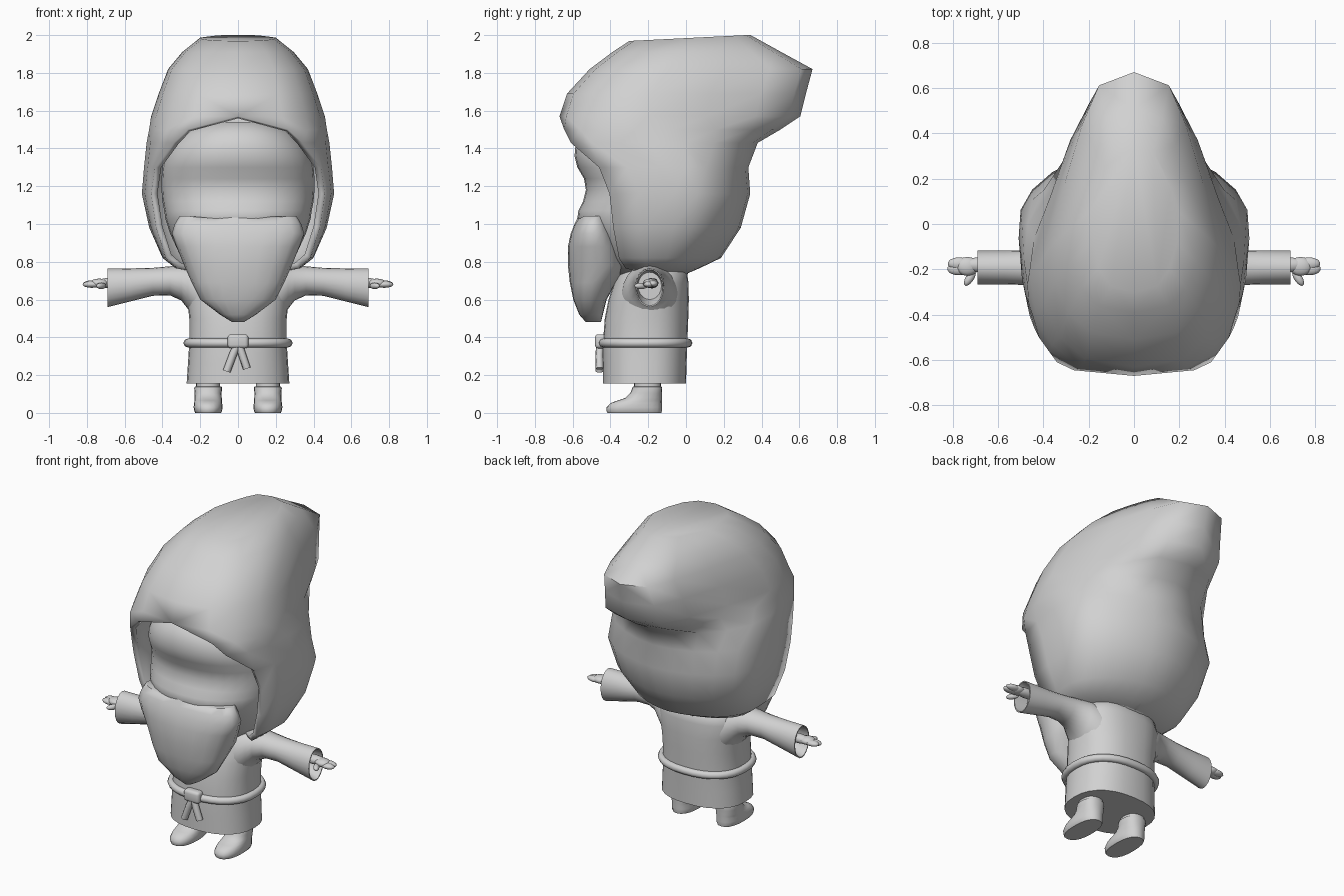
import bpy, bmesh, math
from math import sin, cos, pi

grey = bpy.data.materials.new("plain grey")
grey.diffuse_color = (0.64, 0.64, 0.64, 1)


def finish(bm, name, angle=50, mirror=False):
    """Turn a bmesh into a smooth shaded object."""
    bmesh.ops.remove_doubles(bm, verts=bm.verts, dist=0.0005)
    bmesh.ops.recalc_face_normals(bm, faces=bm.faces)
    me = bpy.data.meshes.new(name)
    bm.to_mesh(me)
    bm.free()
    ob = bpy.data.objects.new(name, me)
    bpy.context.collection.objects.link(ob)
    me.materials.append(grey)
    bpy.ops.object.select_all(action='DESELECT')
    ob.select_set(True)
    bpy.context.view_layer.objects.active = ob
    bpy.ops.object.shade_smooth_by_angle(angle=math.radians(angle))
    if mirror:
        ob.modifiers.new("mirror", 'MIRROR').use_clip = True
    return ob


def loft(rings, closed=True, caps=(True, True)):
    """Skin equal-length rings of points."""
    bm = bmesh.new()
    rows = [[bm.verts.new(p) for p in r] for r in rings]
    n = len(rows[0])
    for a, b in zip(rows, rows[1:]):
        for i in range(n if closed else n - 1):
            j = (i + 1) % n
            bm.faces.new((a[i], a[j], b[j], b[i]))
    for row, cap in zip((rows[0], rows[-1]), caps):
        if cap:
            bm.faces.new(row)
    return bm


def spow(v, p):
    return math.copysign(abs(v) ** p, v)


def z_rings(levels, n=24, p=0.9, cx=0):
    """Level rings from (z, half width, front y, back y)."""
    out = []
    for z, w, f, b in levels:
        out.append([(cx + w * spow(sin(2 * pi * i / n), p),
                     (f + b) / 2 - (b - f) / 2 * spow(cos(2 * pi * i / n), p), z)
                    for i in range(n)])
    return out


# Hood: half shell of levels (z, front or rim y, back y, half width, y of widest point)
hood_levels = [
    (0.735, -0.20, 0.00, 0.17, -0.12), (0.765, -0.32, 0.07, 0.33, -0.15),
    (0.82, -0.355, 0.185, 0.40, -0.12), (0.98, -0.385, 0.29, 0.47, -0.04),
    (1.16, -0.405, 0.34, 0.51, 0.0), (1.30, -0.46, 0.33, 0.50, -0.05),
    (1.43, -0.61, 0.38, 0.485, -0.12), (1.50, -0.645, 0.50, 0.475, -0.17),
    (1.57, -0.67, 0.605, 0.46, -0.20), (1.69, -0.63, 0.635, 0.42, -0.18),
    (1.82, -0.51, 0.67, 0.37, -0.10), (1.91, -0.39, 0.505, 0.295, -0.03),
    (1.985, -0.30, 0.34, 0.20, 0.05)]
K = 8
rings = []
for z, f, b, w, m in hood_levels:
    front = -0.67 if z < 1.57 else f
    a0 = math.acos(min(1, (m - f) / (m - front)))
    ring = []
    for i in range(K + 1):
        a = a0 + (pi - a0) * i / K
        c, s = cos(a), max(0, sin(a))
        if s < 1e-5:
            s = 0
        y = m - (m - front if c > 0 else b - m) * c
        if c > 0:  # blunt front
            x = w * s ** (0.45 if z < 1.45 else 0.5 if z < 1.55 else 0.7)
        elif z > 1.45:  # tapering tail with a blunt tip
            x = w * s ** 0.4 * (1 + 0.42 * c)
        else:
            x = w * s ** 1.15
        ring.append((x, y, z + (0.05 * (y - 0.02) if z > 1.95 else 0)))
    rings.append(ring)
hood = finish(loft(rings, closed=False), "hood", 60, mirror=True)
sol = hood.modifiers.new("thickness", 'SOLIDIFY')
sol.thickness = 0.035
sol.offset = -1

# Head with brow and eye hollow
finish(loft(z_rings([
    (0.72, 0.20, -0.36, 0.0), (0.82, 0.30, -0.45, 0.06), (0.95, 0.36, -0.54, 0.12),
    (1.03, 0.385, -0.575, 0.15), (1.07, 0.39, -0.57, 0.15), (1.12, 0.40, -0.545, 0.15),
    (1.18, 0.405, -0.53, 0.15), (1.24, 0.405, -0.54, 0.15), (1.30, 0.40, -0.575, 0.15),
    (1.36, 0.385, -0.59, 0.14), (1.42, 0.355, -0.585, 0.12), (1.48, 0.30, -0.56, 0.08),
    (1.54, 0.19, -0.48, 0.0)], 32)), "head", 80)

# Face cloth hanging to a point, with a gently waved top edge
cloth = z_rings([
    (0.48, 0.03, -0.53, -0.45), (0.52, 0.095, -0.565, -0.44), (0.60, 0.20, -0.597, -0.42),
    (0.69, 0.245, -0.615, -0.37), (0.78, 0.285, -0.625, -0.31), (0.88, 0.325, -0.625, -0.34),
    (0.95, 0.35, -0.61, -0.37), (1.00, 0.335, -0.59, -0.39), (1.035, 0.31, -0.57, -0.40)],
    20, 0.85)
cloth[-1] = [(x, y, z + 0.008 * cos(x * 22)) for x, y, z in cloth[-1]]
finish(loft(cloth), "face_cloth", 60)

# Robe body
finish(loft(z_rings([
    (0.155, 0.272, -0.44, 0.0), (0.26, 0.265, -0.44, 0.003), (0.37, 0.258, -0.44, 0.007),
    (0.50, 0.258, -0.43, 0.012), (0.60, 0.268, -0.41, 0.015), (0.69, 0.275, -0.38, 0.013),
    (0.75, 0.25, -0.35, 0.005), (0.79, 0.17, -0.30, -0.05)], 28, 0.85)), "robe", 50)

# Sleeves flaring to open cuffs, from (x, low z, high z, half depth)
rings = []
for x, lo, hi, d in [(0.15, 0.42, 0.79, 0.16), (0.22, 0.49, 0.79, 0.145), (0.265, 0.55, 0.785, 0.12),
                     (0.30, 0.595, 0.782, 0.10), (0.36, 0.622, 0.776, 0.087), (0.45, 0.62, 0.768, 0.077),
                     (0.57, 0.59, 0.765, 0.075), (0.69, 0.56, 0.765, 0.075),
                     (0.69, 0.567, 0.758, 0.069), (0.60, 0.60, 0.745, 0.062)]:
    rings.append([(x, -0.192 + d * sin(2 * pi * i / 20),
                   (lo + hi) / 2 + (hi - lo) / 2 * cos(2 * pi * i / 20)) for i in range(20)])
finish(loft(rings), "sleeves", 50, mirror=True)


def blob(name, parts):
    """Mirrored group of ellipsoids: (centre, radii, turn about z)."""
    bm = bmesh.new()
    for c, r, turn in parts:
        vs = bmesh.ops.create_uvsphere(bm, u_segments=14, v_segments=8, radius=1)["verts"]
        ct, st = cos(turn), sin(turn)
        for v in vs:
            x, y, z = v.co.x * r[0], v.co.y * r[1], v.co.z * r[2]
            v.co = (c[0] + x * ct - y * st, c[1] + x * st + y * ct, c[2] + z)
    return finish(bm, name, 80, mirror=True)


# Hands: wrist, flat mitten of fingers, thumb
blob("hands", [
    ((0.67, -0.18, 0.687), (0.09, 0.034, 0.028), 0),
    ((0.735, -0.187, 0.687), (0.05, 0.042, 0.024), 0),
    ((0.772, -0.175, 0.684), (0.05, 0.028, 0.018), 0),
    ((0.774, -0.198, 0.680), (0.05, 0.028, 0.018), 0),
    ((0.724, -0.238, 0.672), (0.04, 0.018, 0.017), -1.0)])


def tube(name, pts, r, ring=False):
    """Round cord along points."""
    cu = bpy.data.curves.new(name, 'CURVE')
    cu.dimensions = '3D'
    cu.bevel_depth = r
    cu.bevel_resolution = 2
    cu.use_fill_caps = True
    sp = cu.splines.new('POLY')
    sp.points.add(len(pts) - 1)
    for q, co in zip(sp.points, pts):
        q.co = (*co, 1)
    sp.use_cyclic_u = ring
    sp.use_smooth = True
    ob = bpy.data.objects.new(name, cu)
    bpy.context.collection.objects.link(ob)
    cu.materials.append(grey)


# Belt cord with hanging ends and knot
tube("belt", [(0.265 * spow(sin(2 * pi * i / 32), 0.85), -0.215 - 0.225 * spow(cos(2 * pi * i / 32), 0.85), 0.37)
              for i in range(32)], 0.024, True)
tube("belt_end_left", [(-0.005, -0.455, 0.36), (-0.03, -0.459, 0.30), (-0.06, -0.457, 0.22)], 0.021)
tube("belt_end_right", [(0.005, -0.455, 0.36), (0.025, -0.459, 0.30), (0.047, -0.457, 0.235)], 0.021)
bm = bmesh.new()
bmesh.ops.create_cube(bm, size=1)
for v in bm.verts:
    v.co = (v.co.x * 0.11, v.co.y * 0.06 - 0.452, v.co.z * 0.074 + 0.379)
bmesh.ops.bevel(bm, geom=bm.edges[:], offset=0.018, segments=3, profile=0.5, affect='EDGES')
finish(bm, "belt_knot", 60)

# Shoes with ankle band and short legs
finish(loft(z_rings([
    (0.0, 0.068, -0.415, -0.13), (0.008, 0.073, -0.42, -0.128), (0.03, 0.077, -0.42, -0.128),
    (0.052, 0.074, -0.40, -0.128), (0.066, 0.073, -0.36, -0.128), (0.08, 0.072, -0.32, -0.128),
    (0.105, 0.071, -0.295, -0.128), (0.13, 0.074, -0.285, -0.126), (0.138, 0.072, -0.283, -0.128),
    (0.14, 0.064, -0.275, -0.133), (0.20, 0.064, -0.275, -0.133)], 20, 0.85, 0.158)),
    "shoes", 50, mirror=True)
